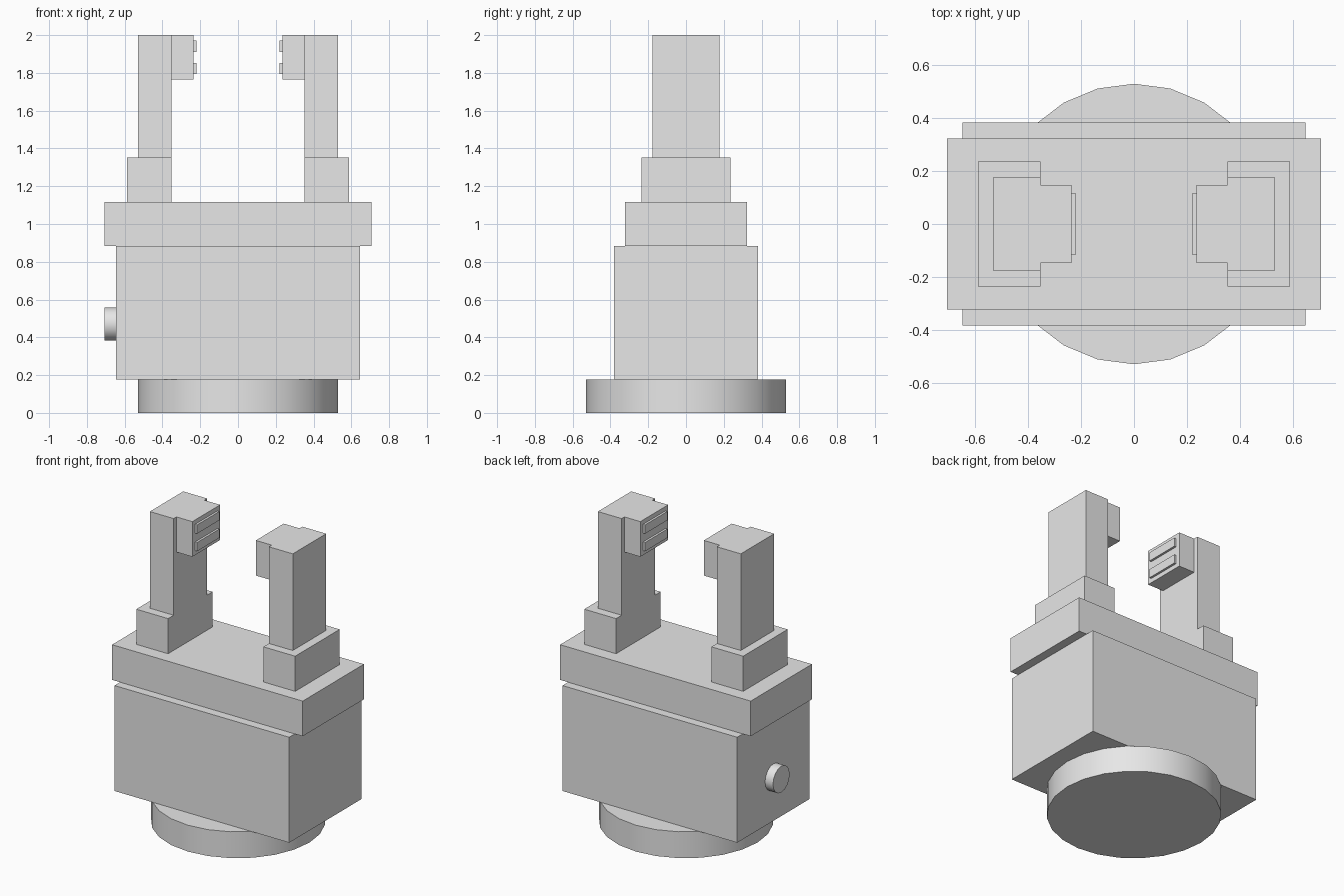
import bpy
import math
from mathutils import Matrix

cube = bpy.data.objects.get("Cube")
if cube:
    bpy.data.objects.remove(cube, do_unlink=True)

U = 2 / 17  # design module: the gripper is 17 modules tall

# Single plain grey
grey = bpy.data.materials.new("light_grey")
grey.use_nodes = True
colour = (0.8, 0.8, 0.8, 1)
grey.diffuse_color = colour
grey.node_tree.nodes["Principled BSDF"].inputs["Base Color"].default_value = colour


def box(name, x, half_y, z):
    """Box spanning x and z ranges, symmetric in y, sized in modules."""
    bpy.ops.mesh.primitive_cube_add(size=1)
    ob = bpy.context.object
    ob.name = name
    size = Matrix.Diagonal(((x[1] - x[0]) * U, 2 * half_y * U, (z[1] - z[0]) * U, 1))
    centre = Matrix.Translation(((x[0] + x[1]) / 2 * U, 0, (z[0] + z[1]) / 2 * U))
    ob.data.transform(centre @ size)
    ob.data.materials.append(grey)
    return ob


def disc(name, sides, radius, depth, centre, tilt=0):
    """Smooth-sided cylinder with sharp rims, sized in modules."""
    bpy.ops.mesh.primitive_cylinder_add(
        vertices=sides, radius=radius * U, depth=depth * U,
        location=[c * U for c in centre], rotation=(0, tilt, 0))
    ob = bpy.context.object
    ob.name = name
    ob.data.materials.append(grey)
    bpy.ops.object.shade_smooth_by_angle(angle=math.radians(30))


# Mounting flange, housing and guide plate
disc("mounting_flange", 24, 4.5, 1.5, (0, 0, 0.75))
box("housing", (-5.5, 5.5), 3.25, (1.5, 7.5))
box("guide_plate", (-6, 6), 2.75, (7.5, 9.5))

# Cable port on the right side
disc("cable_port", 16, 0.75, 0.5, (-5.75, 0, 4), math.pi / 2)

# Jaws, mirrored left and right
for side, sign in (("left", 1), ("right", -1)):
    def jaw_part(name, inner, outer, half_y, z):
        x = sorted((sign * inner, sign * outer))
        box(f"{side}_{name}", x, half_y, z)

    jaw_part("jaw_carriage", 3, 5, 2, (9.5, 11.5))
    jaw_part("finger", 3, 4.5, 1.5, (11.5, 17))
    jaw_part("grip_pad", 2, 3, 1.25, (15, 17))
    for label, low in (("lower", 15.25), ("upper", 16.25)):
        jaw_part(f"{label}_grip_rib", 1.875, 2, 1, (low, low + 0.5))
